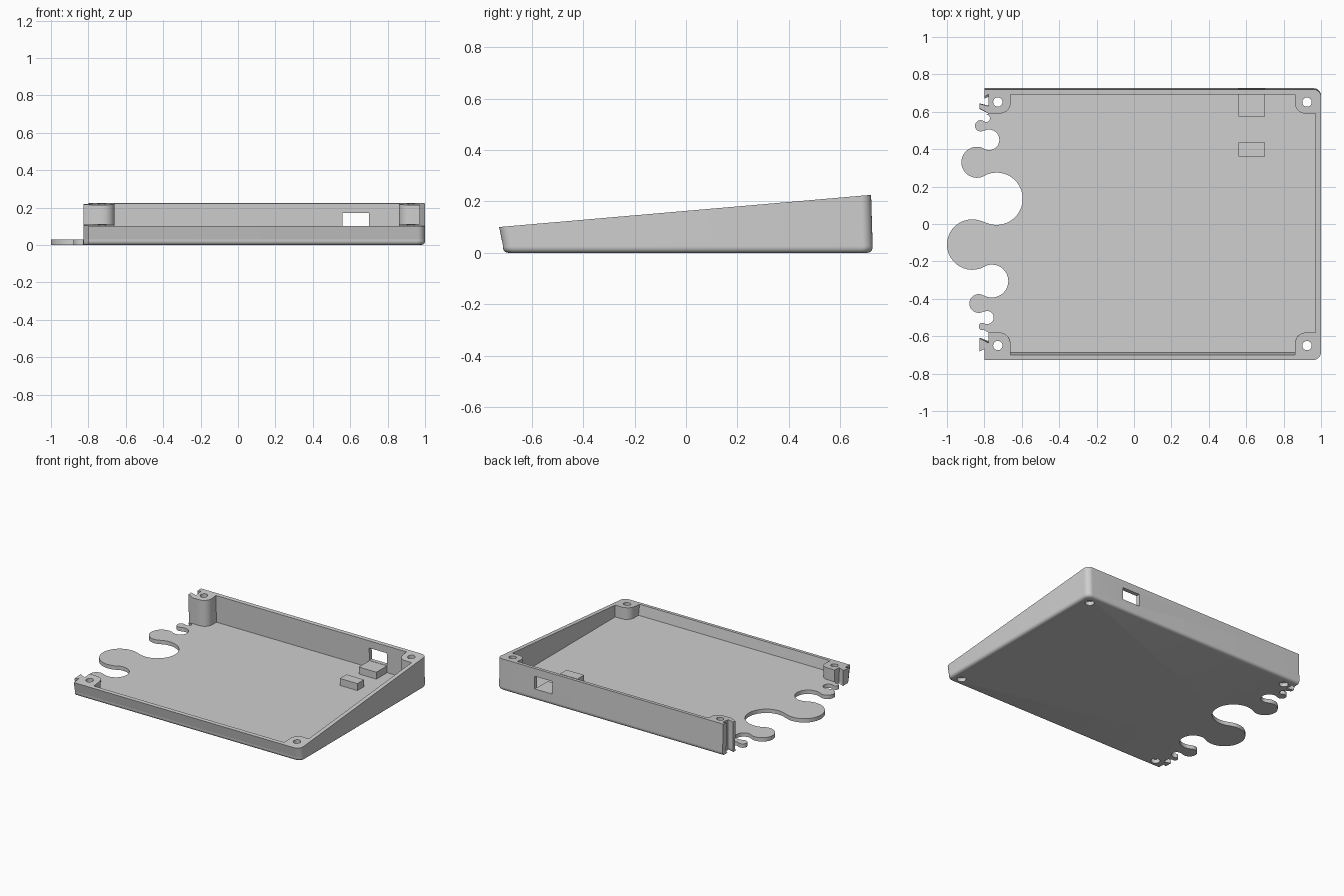
import bpy, bmesh, math
from mathutils import Vector

cube = bpy.data.objects.get("Cube")
if cube:
    bpy.data.objects.remove(cube, do_unlink=True)

grey = bpy.data.materials.new("plain grey")
grey.use_nodes = True
grey.diffuse_color = (0.62, 0.62, 0.62, 1)
grey.node_tree.nodes["Principled BSDF"].inputs["Base Color"].default_value = grey.diffuse_color


def arc(center, radius, start, end, steps=10):
    """Points on an arc, angles in degrees; direction follows the sign."""
    return [(center[0] + radius * math.cos(math.radians(start + (end - start) * i / steps)),
             center[1] + radius * math.sin(math.radians(start + (end - start) * i / steps)))
            for i in range(steps + 1)]


def loft(name, rings):
    """Closed solid through counter-clockwise rings of equal point count."""
    bm = bmesh.new()
    loops = [[bm.verts.new(p) for p in ring] for ring in rings]
    n = len(loops[0])
    for low, high in zip(loops, loops[1:]):
        for i in range(n):
            j = (i + 1) % n
            bm.faces.new((low[i], low[j], high[j], high[i]))
    caps = [bm.faces.new(loops[0][::-1]), bm.faces.new(loops[-1])]
    bm.normal_update()
    if n > 30:
        bmesh.ops.triangulate(bm, faces=caps)
    mesh = bpy.data.meshes.new(name)
    bm.to_mesh(mesh)
    bm.free()
    mesh.materials.append(grey)
    obj = bpy.data.objects.new(name, mesh)
    bpy.context.collection.objects.link(obj)
    return obj


def box(name, x0, x1, y0, y1, z0, z1):
    base = [(x0, y0), (x1, y0), (x1, y1), (x0, y1)]
    return loft(name, [[(x, y, z) for x, y in base] for z in (z0, z1)])


def cylinder(name, center, radius, z0, z1):
    base = arc(center, radius, 0, 345, 23)
    return loft(name, [[(x, y, z) for x, y in base] for z in (z0, z1)])


def cut(target, cutter):
    """Subtract the cutter, keeping the first solver result that is a full body."""
    for solver in ('EXACT', 'MANIFOLD', 'FLOAT'):
        mod = target.modifiers.new(cutter.name, 'BOOLEAN')
        mod.operation = 'DIFFERENCE'
        mod.solver = solver
        mod.object = cutter
        depsgraph = bpy.context.evaluated_depsgraph_get()
        result = bpy.data.meshes.new_from_object(target.evaluated_get(depsgraph))
        target.modifiers.remove(mod)
        if len(result.polygons) > 50:
            target.data = result
            break
    bpy.data.objects.remove(cutter, do_unlink=True)


def heading(a, b):
    d = Vector(b) - Vector(a)
    return math.degrees(math.atan2(d.y, d.x))


# Jigsaw edge: touching circles, alternately sockets and tabs, back to front
circles = [((-.79, .565), .02), ((-.82, .525), .03), ((-.775, .45), .055),
           ((-.84, .33), .083), ((-.735, .135), .14), ((-.865, -.11), .135),
           ((-.76, -.305), .088), ((-.83, -.425), .05), ((-.785, -.5), .035),
           ((-.81, -.548), .02)]
jigsaw = []
for i, (c, r) in enumerate(circles):
    start = heading(c, circles[i - 1][0]) if i else 120
    end = heading(c, circles[i + 1][0]) if i < len(circles) - 1 else 300
    turn = (end - start) % 360
    if i % 2 == 0:
        turn -= 360
    jigsaw += arc(c, r, start, start + turn, 24)[1:-1]

# Outer edge with rounded corners, and dovetailed wall ends
outer = arc((.96, -.672), .04, -90, 0) + arc((.96, .686), .04, 0, 90)
back_dovetail = [(-.8, .726), (-.8, .685), (-.777, .698), (-.777, .632),
                 (-.825, .645), (-.825, .618), (-.777, .59)]
front_dovetail = [(-.777, -.58), (-.777, -.632), (-.825, -.61), (-.825, -.672),
                  (-.8, -.66), (-.8, -.712)]

# Inner edge of the walls, swelling into a rounded screw post at each corner
inner = (arc((-.72, .65), .06, -90, 0) + [(-.66, .697), (.86, .697)]
         + arc((.92, .65), .06, 180, 270) + [(.97, .59), (.97, -.58)]
         + arc((.92, -.64), .06, 90, 180) + [(.86, -.688), (-.66, -.688)]
         + arc((-.72, -.64), .06, 0, 90))


def edge_weight(y):
    return max(0, min(1, (abs(y) - .6) / .11))


def fillet_point(x, y, angle):
    """Point on the rounded lower edge, 0 at the underside and 90 at the wall."""
    inset = .02 * (1 - math.sin(math.radians(angle)))
    return (x - inset * max(0, (x - .8) / .2),
            y - math.copysign(inset * edge_weight(y), y),
            .02 * (1 - math.cos(math.radians(angle))))


def top_point(x, y):
    y -= edge_weight(y) * (.006 if y > 0 else .015)
    return (x, y, .163 + .0864 * y)


# Floor plate with rounded lower edge, and the sloping walls on top of it
floor_outline = outer + back_dovetail + jigsaw + front_dovetail
floor = loft("floor_plate", [[fillet_point(x, y, angle) for x, y in floor_outline]
                             for angle in (0, 30, 60, 90)]
             + [[(x, y, .028) for x, y in floor_outline]])
wall_outline = outer + back_dovetail + inner + front_dovetail
walls = loft("sloping_walls", [[(x, y, .028) for x, y in wall_outline],
                               [top_point(*p) for p in wall_outline]])

# Screw holes, wider through the floor to seat the heads
for x in (-.728, .925):
    for y in (-.65, .652):
        cut(walls, cylinder("screw_hole", (x, y), .025, -.1, .4))
        cut(floor, cylinder("screw_recess", (x, y), .03, -.1, .1))

# Port window in the back wall
cut(walls, box("port_window", .56, .70, .66, .8, .08, .17))

# Support blocks on the floor
parts = [floor, walls,
         box("port_shelf", .56, .70, .575, .70, .02, .078),
         box("support_block", .56, .70, .36, .435, .02, .078)]

for obj in parts:
    bpy.ops.object.select_all(action='DESELECT')
    obj.select_set(True)
    bpy.context.view_layer.objects.active = obj
    bpy.ops.object.shade_smooth_by_angle(angle=math.radians(35))
